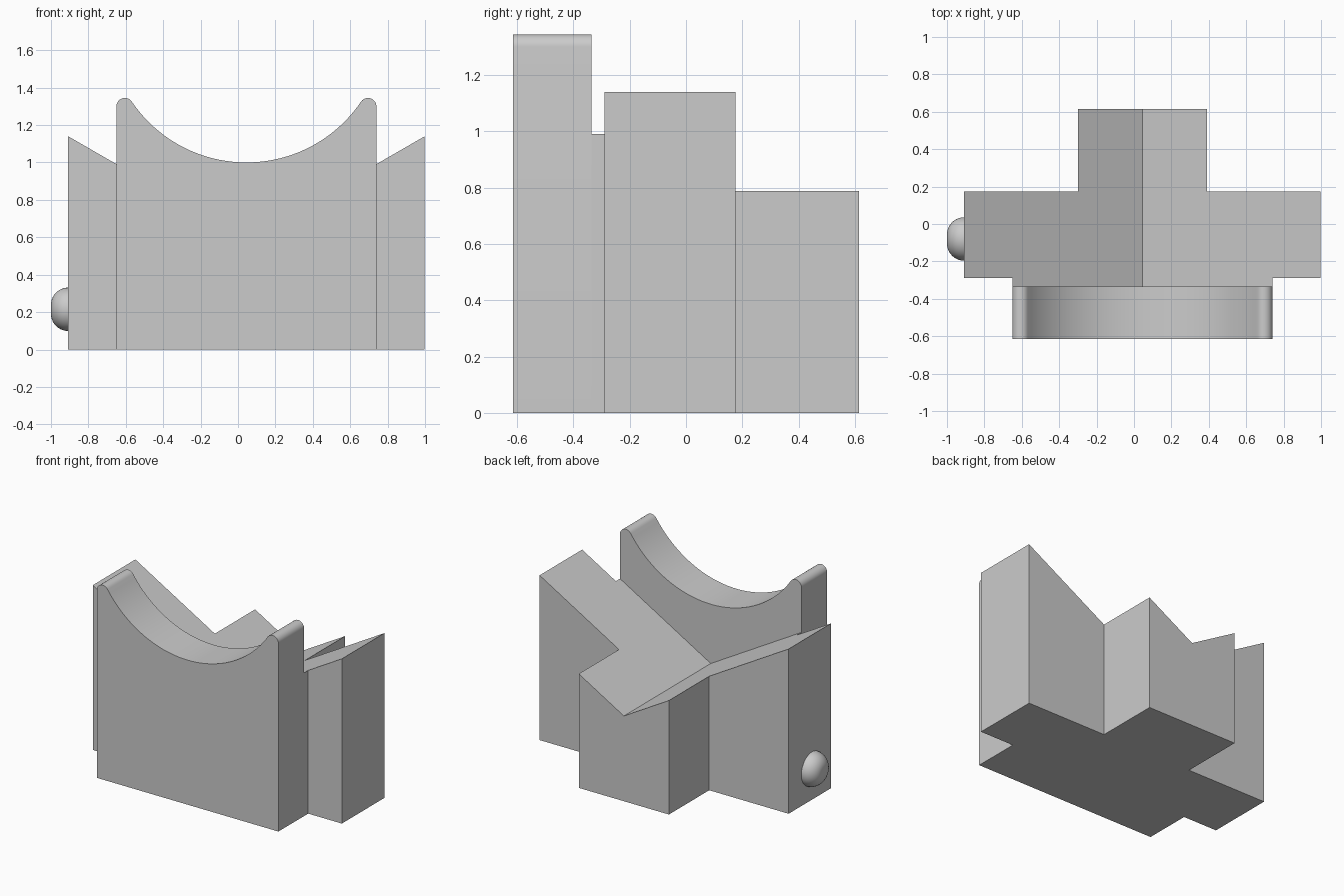
import bpy
import bmesh
from math import sin, cos, pi, atan2, radians, tan

cube = bpy.data.objects.get("Cube")
if cube:
    bpy.data.objects.remove(cube, do_unlink=True)

CX = 0.045          # centre line of the block
HALF = 0.953        # half width of the wide arms
PLATE = 0.695       # half width of the front plate
FRONT, PLATE_BACK, BACK = -0.615, -0.335, 0.615

grey = bpy.data.materials.new("light grey")
grey.use_nodes = True
colour = (0.6, 0.6, 0.6, 1)
grey.diffuse_color = colour
grey.node_tree.nodes["Principled BSDF"].inputs["Base Color"].default_value = colour


def finish(name, bm, smooth=False):
    bmesh.ops.recalc_face_normals(bm, faces=bm.faces)
    mesh = bpy.data.meshes.new(name)
    bm.to_mesh(mesh)
    bm.free()
    mesh.materials.append(grey)
    obj = bpy.data.objects.new(name, mesh)
    bpy.context.collection.objects.link(obj)
    if smooth:
        bpy.ops.object.select_all(action="DESELECT")
        obj.select_set(True)
        bpy.context.view_layer.objects.active = obj
        bpy.ops.object.shade_smooth_by_angle(angle=radians(30))
    return obj


def extrude(bm, faces, vec):
    result = bmesh.ops.extrude_face_region(bm, geom=faces, use_keep_orig=True)
    verts = [g for g in result["geom"] if isinstance(g, bmesh.types.BMVert)]
    bmesh.ops.translate(bm, verts=verts, vec=vec)
    return verts


# Cross-shaped block: two mirrored plan halves with a V-shaped top
plan = [(0, PLATE_BACK), (PLATE, PLATE_BACK), (PLATE, -0.29), (HALF, -0.29),
        (HALF, 0.175), (0.345, 0.175), (0.345, BACK), (0, BACK)]
bm = bmesh.new()
halves = [bm.faces.new([bm.verts.new((CX + s * x, y, 0)) for x, y in plan])
          for s in (1, -1)]
bmesh.ops.remove_doubles(bm, verts=bm.verts, dist=0.0001)
for v in extrude(bm, list(bm.faces), (0, 0, 1)):
    v.co.z = 1.14 - tan(radians(30)) * (HALF - abs(v.co.x - CX))
finish("v_block", bm)

# Front plate: concave cradle arc flowing into rounded tips
R, r = 0.74, 0.045
tip_x, tip_z, arc_z = PLATE - r, 1.30, 1.0 + R
lean = atan2(tip_x, arc_z - tip_z)
half = [(PLATE, 0)]
end = pi / 2 + lean - 0.0
# Tip arc runs from the outer side over the top to the tangent point
tangent = atan2(arc_z - tip_z, -tip_x)
for i in range(13):
    a = tangent * i / 12
    half.append((tip_x + r * cos(a), tip_z + r * sin(a)))
for i in range(1, 25):
    a = lean * (1 - i / 24)
    half.append((R * sin(a), arc_z - R * cos(a)))
outline = half + [(-x, z) for x, z in reversed(half[:-1])]
bm = bmesh.new()
face = bm.faces.new([bm.verts.new((CX + x, FRONT, z)) for x, z in outline])
extrude(bm, [face], (0, PLATE_BACK - FRONT, 0))
finish("cradle_plate", bm, smooth=True)

# Domed button on the right side, a lathed quarter-round profile
radius, height = 0.116, 0.092
rings, segments = 10, 40
bm = bmesh.new()
loops = []
for i in range(rings + 1):
    a = pi / 2 * i / rings
    ring_r = radius - height + height * cos(a)
    x = CX - HALF - height * sin(a)
    loops.append([bm.verts.new((x, -0.08 + ring_r * cos(2 * pi * k / segments),
                                0.215 + ring_r * sin(2 * pi * k / segments)))
                  for k in range(segments)])
for low, high in zip(loops, loops[1:]):
    for k in range(segments):
        n = (k + 1) % segments
        bm.faces.new((low[k], low[n], high[n], high[k]))
bm.faces.new(loops[0])
bm.faces.new(loops[-1])
finish("side_button", bm, smooth=True)
